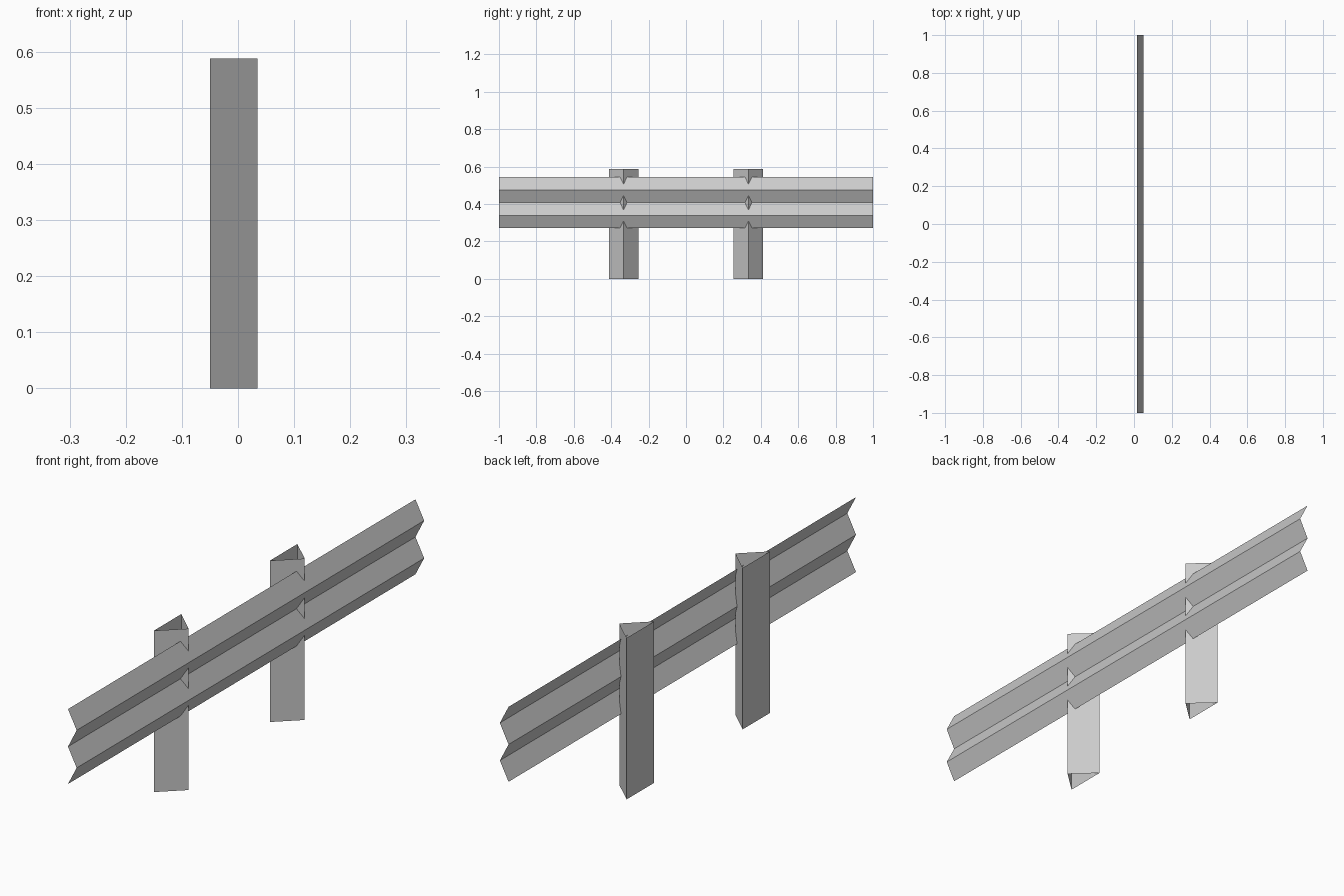
import bpy

if "Cube" in bpy.data.objects:
    bpy.data.objects.remove(bpy.data.objects["Cube"])


def add_mesh(name, verts, faces):
    mesh = bpy.data.meshes.new(name)
    mesh.from_pydata(verts, [], faces)
    mesh.update()
    obj = bpy.data.objects.new(name, mesh)
    bpy.context.collection.objects.link(obj)
    return obj


def wall(name, lower, upper, closed=False):
    """Open sheet of quads between two matching point rows."""
    n = len(lower)
    count = n if closed else n - 1
    faces = [(i, (i + 1) % n, n + (i + 1) % n, n + i) for i in range(count)]
    return add_mesh(name, lower + upper, faces)


# Corrugated rail: thin folded sheet running along y
profile = [(0.015, 0.271), (0.05, 0.339), (0.015, 0.407), (0.05, 0.476), (0.015, 0.544)]
wall("guard_rail",
     [(x, 1.0, z) for x, z in reversed(profile)],
     [(x, -1.0, z) for x, z in reversed(profile)])

# Triangular posts: open tubes whose front ridge pokes through the rail
HEIGHT, HALF = 0.588, 0.079
triangle = [(-0.05, -HALF), (0.035, 0.0), (-0.05, HALF)]
for side, yc in (("left", -0.334), ("right", 0.334)):
    wall("post_" + side,
         [(x, y + yc, 0.0) for x, y in triangle],
         [(x, y + yc, HEIGHT) for x, y in triangle], closed=True)
